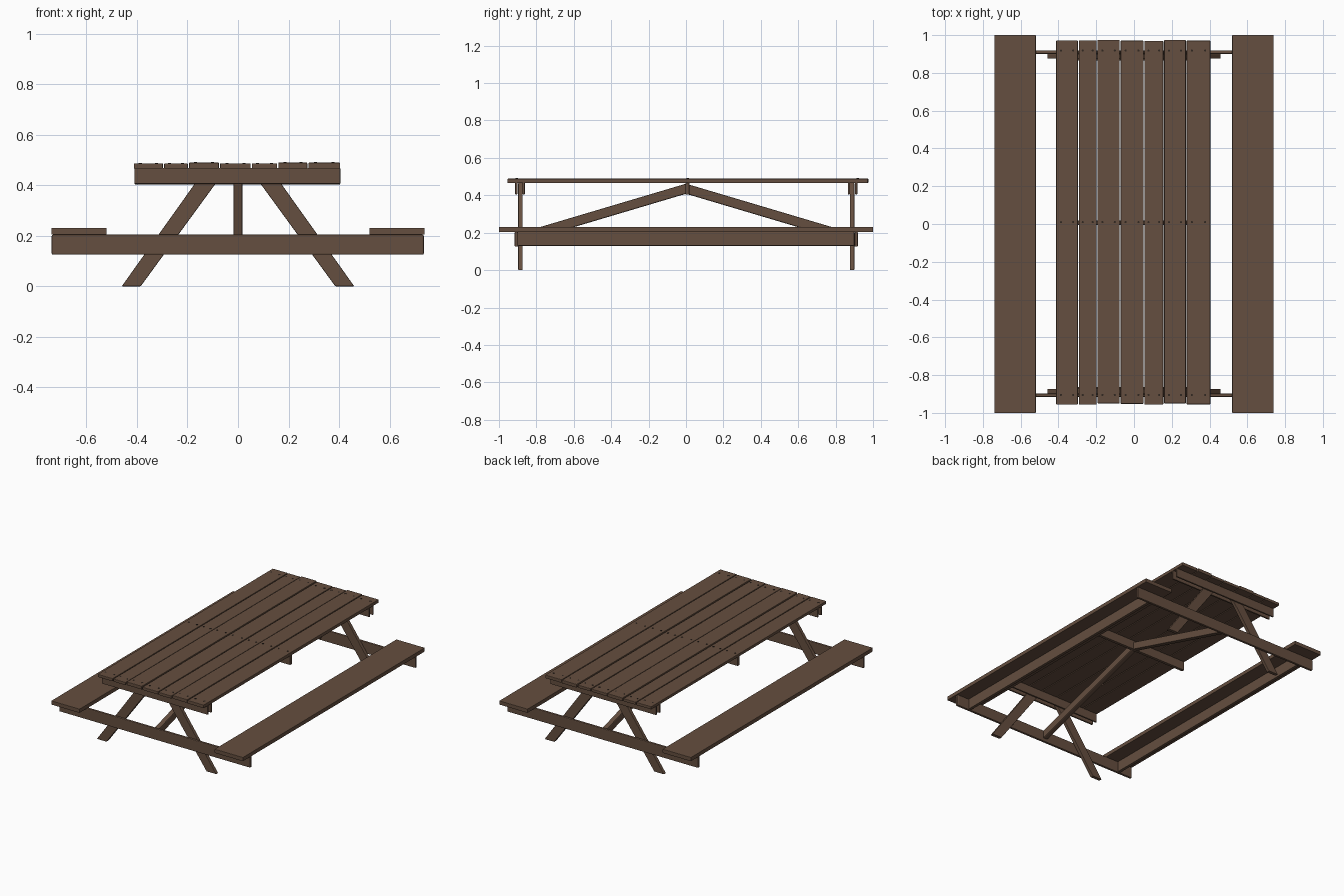
import bpy, bmesh, math, random
from mathutils import Vector

if "Cube" in bpy.data.objects:
    bpy.data.objects.remove(bpy.data.objects["Cube"])

random.seed(4)


def material(name, rgb):
    m = bpy.data.materials.new(name)
    m.diffuse_color = (*rgb, 1)
    m.use_nodes = True
    m.node_tree.nodes["Principled BSDF"].inputs["Base Color"].default_value = m.diffuse_color
    return m


WOOD = material("brown_wood", (0.13, 0.077, 0.05))
NAIL = material("dark_nail", (0.03, 0.02, 0.015))


def finish(name, bm, mat, bevel=0.0):
    bmesh.ops.recalc_face_normals(bm, faces=bm.faces)
    me = bpy.data.meshes.new(name)
    bm.to_mesh(me)
    bm.free()
    me.materials.append(mat)
    ob = bpy.data.objects.new(name, me)
    bpy.context.collection.objects.link(ob)
    if bevel:
        b = ob.modifiers.new("soft_edges", 'BEVEL')
        b.width = bevel
        b.segments = 2
    return ob


def box(name, x0, x1, y0, y1, z0, z1, bevel=0.002):
    bm = bmesh.new()
    bmesh.ops.create_cube(bm, size=1)
    for v in bm.verts:
        v.co = ((x0 + x1) / 2 + v.co.x * (x1 - x0),
                (y0 + y1) / 2 + v.co.y * (y1 - y0),
                (z0 + z1) / 2 + v.co.z * (z1 - z0))
    return finish(name, bm, WOOD, bevel)


def prism(name, pts, depth, bevel=0.002):
    """Extrude a flat outline of 3D points along the depth vector."""
    bm = bmesh.new()
    f = bm.faces.new([bm.verts.new(p) for p in pts])
    ext = bmesh.ops.extrude_face_region(bm, geom=[f])
    bmesh.ops.translate(bm, vec=Vector(depth),
                        verts=[g for g in ext["geom"] if isinstance(g, bmesh.types.BMVert)])
    return finish(name, bm, WOOD, bevel)


# table top planks with slightly uneven ends and heights, plus nail heads
planks = [(-0.412, -0.297), (-0.292, -0.198), (-0.193, -0.076), (-0.071, 0.05),
          (0.055, 0.155), (0.16, 0.274), (0.279, 0.404)]
nails = bmesh.new()
for i, (a, b) in enumerate(planks):
    dz = random.uniform(-0.003, 0.002)
    box("top_plank", a, b, -0.952 + random.uniform(-.004, .004),
        0.972 + random.uniform(-.004, .004), 0.466, 0.488 + dz, 0.003)
    for y in (-0.905, 0.01, 0.918):
        for t in (0.22, 0.78):
            r = bmesh.ops.create_cone(nails, cap_ends=True, segments=8,
                                      radius1=0.006, radius2=0.006, depth=0.006)
            bmesh.ops.translate(nails, verts=r["verts"],
                                vec=(a + (b - a) * t, y, 0.487 + dz))
finish("nail_heads", nails, NAIL)

# benches with a support board on edge underneath
for s in (-1, 1):
    x0, x1 = sorted((s * 0.52, s * 0.738))
    box("seat", x0, x1, -1, 1, 0.204, 0.231)
    box("seat_support", s * 0.63 - 0.011, s * 0.63 + 0.011, -0.9, 0.9, 0.13, 0.206, 0.004)

# end frames: seat rail, cleats and splayed legs
for s, y in ((-1, -0.885), (1, 0.888)):
    out = y + s * 0.022
    box("seat_rail", -0.737, 0.735, out - 0.009, out + 0.009, 0.125, 0.204, 0.005)
    for yc in (out, y - s * 0.017):
        box("top_cleat", -0.41, 0.405, yc - 0.006, yc + 0.006, 0.405, 0.468, 0.003)
    for m in (-1, 1):
        prism("leg", [(m * 0.385, y - 0.012, 0), (m * 0.46, y - 0.012, 0),
                      (m * 0.128, y - 0.012, 0.466), (m * 0.045, y - 0.012, 0.466)],
              (0, 0.024, 0), 0.003)

# middle cleat and the long diagonal braces
box("middle_cleat", -0.41, 0.405, -0.004, 0.018, 0.403, 0.468, 0.004)
for s in (-1, 1):
    prism("brace", [(-0.018, 0, 0.462), (-0.018, s * 0.895, 0.196),
                    (-0.018, s * 0.895, 0.142), (-0.018, 0, 0.408)], (0.036, 0, 0), 0.006)
